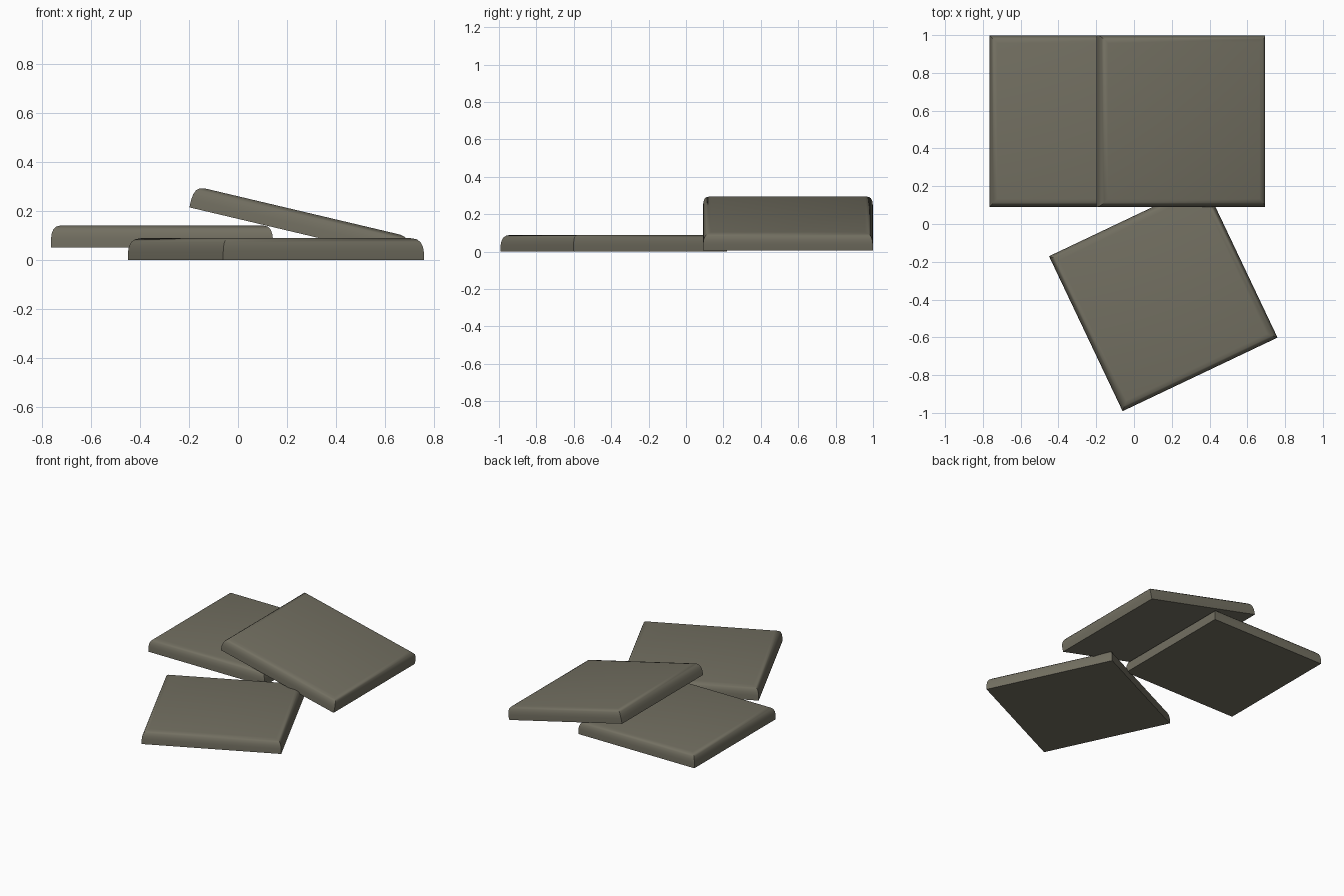
import bpy, bmesh, math

if "Cube" in bpy.data.objects:
    bpy.data.objects.remove(bpy.data.objects["Cube"])

SIZE = 0.908
# (inset from edge, height): flat base, near-vertical side, rounded top rim
PROFILE = [(0, 0), (0, 0.035), (0.003, 0.056), (0.010, 0.074),
           (0.022, 0.085), (0.042, 0.090)]

stone = bpy.data.materials.new("olive grey stone")
stone.diffuse_color = (0.17, 0.16, 0.12, 1)
stone.use_nodes = True
stone.node_tree.nodes["Principled BSDF"].inputs["Base Color"].default_value = stone.diffuse_color


def paver(name, location, rotation):
    """Square slab with a mitred, rounded top rim; origin at the base centre."""
    bm = bmesh.new()
    rings = []
    for inset, z in PROFILE:
        h = SIZE / 2 - inset
        rings.append([bm.verts.new((sx * h, sy * h, z))
                      for sx, sy in ((-1, -1), (1, -1), (1, 1), (-1, 1))])
    for a, b in zip(rings, rings[1:]):
        for i in range(4):
            j = (i + 1) % 4
            bm.faces.new((a[i], a[j], b[j], b[i]))
    bm.faces.new(rings[0][::-1])
    bm.faces.new(rings[-1])
    mesh = bpy.data.meshes.new(name)
    bm.to_mesh(mesh)
    bm.free()
    mesh.materials.append(stone)
    ob = bpy.data.objects.new(name, mesh)
    bpy.context.collection.objects.link(ob)
    ob.location = location
    ob.rotation_euler = [math.radians(a) for a in rotation]
    bpy.context.view_layer.objects.active = ob
    ob.select_set(True)
    bpy.ops.object.shade_smooth_by_angle(angle=math.radians(35))
    ob.select_set(False)


# Turned slab on the ground, raised flat slab, slab leaning over both
paver("front_slab", (0.155, -0.386, 0), (0, 0, 25.4))
paver("left_slab", (-0.311, 0.545, 0.052), (0, 0, 0))
paver("leaning_slab", (0.243, 0.545, 0.111), (0, 13.3, 0))
